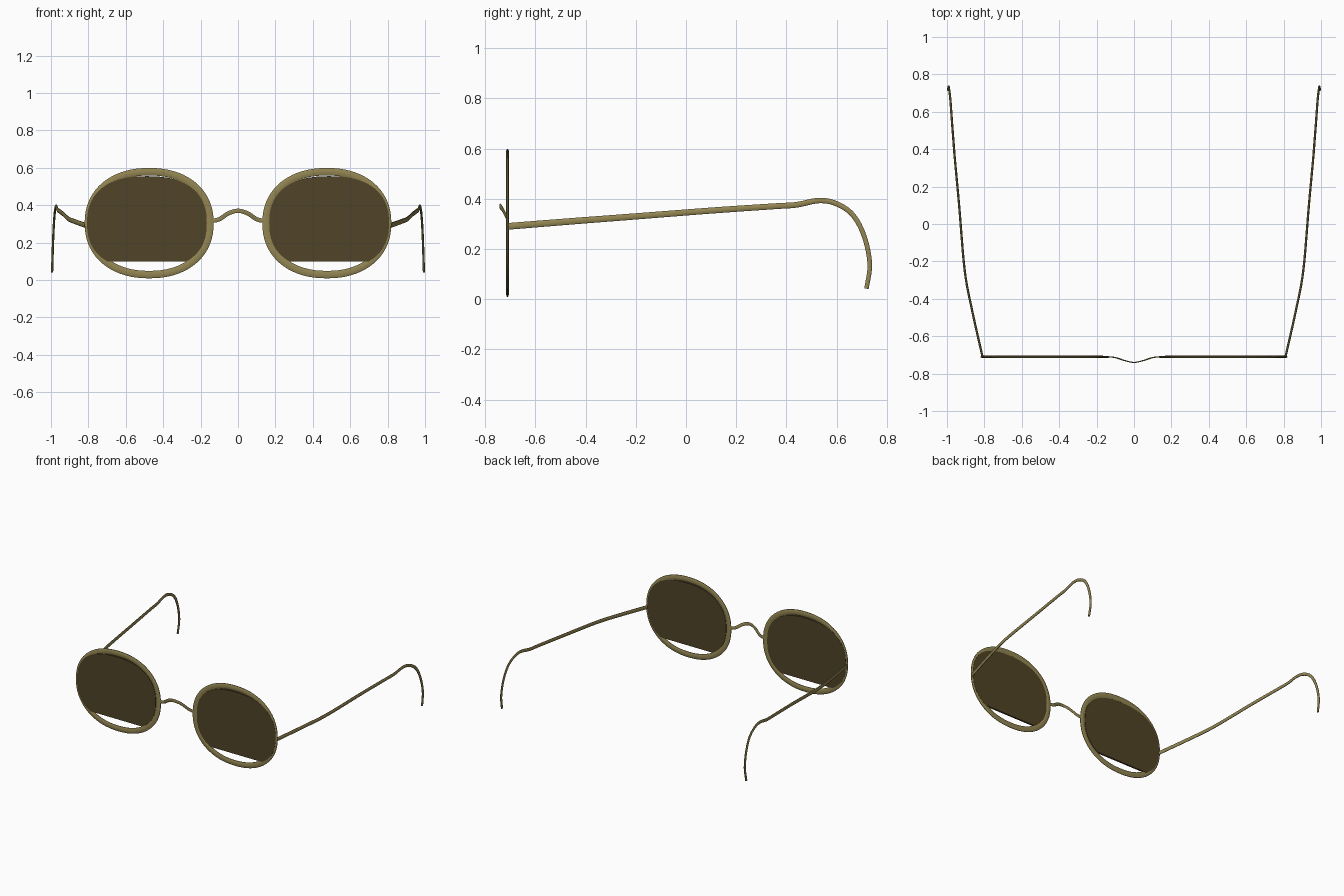
import bpy, bmesh, math
from mathutils import Vector

cube = bpy.data.objects.get("Cube")
if cube:
    bpy.data.objects.remove(cube)

FRONT_Y = -0.711


def material(name, rgb):
    mat = bpy.data.materials.new(name)
    mat.use_nodes = True
    mat.diffuse_color = (*rgb, 1)
    bsdf = mat.node_tree.nodes["Principled BSDF"]
    bsdf.inputs["Base Color"].default_value = (*rgb, 1)
    return mat


GOLD = material("antique gold", (0.29, 0.235, 0.085))
TINT = material("brown tint", (0.082, 0.056, 0.02))


def finish(name, bm, mat):
    bmesh.ops.recalc_face_normals(bm, faces=bm.faces)
    mesh = bpy.data.meshes.new(name)
    bm.to_mesh(mesh)
    bm.free()
    mesh.materials.append(mat)
    obj = bpy.data.objects.new(name, mesh)
    bpy.context.collection.objects.link(obj)
    bpy.ops.object.select_all(action="DESELECT")
    obj.select_set(True)
    bpy.context.view_layer.objects.active = obj
    bpy.ops.object.shade_smooth_by_angle(angle=math.radians(40))


def smooth_path(points, steps=6):
    """Catmull-Rom curve through the points."""
    p = [Vector(q) for q in points]
    p = [2 * p[0] - p[1]] + p + [2 * p[-1] - p[-2]]
    out = []
    for a, b, c, d in zip(p, p[1:], p[2:], p[3:]):
        for i in range(steps):
            t = i / steps
            out.append(0.5 * (2 * b + (c - a) * t + (2 * a - 5 * b + 4 * c - d) * t ** 2
                              + (3 * b - a - 3 * c + d) * t ** 3))
    return out + [p[-2]]


def superellipse(cx, cz, rx, rz, power, count=72):
    out = []
    for i in range(count):
        a = math.tau * i / count
        c, s = math.cos(a), math.sin(a)
        out.append(Vector((cx + rx * math.copysign(abs(c) ** (2 / power), c), FRONT_Y,
                           cz + rz * math.copysign(abs(s) ** (2 / power), s))))
    return out


def sweep(name, path, ref, thin, wide, closed=False, taper=1.0, sides=10):
    """Sweep an oval section along a path, its thin axis kept towards ref."""
    bm = bmesh.new()
    rings, n = [], len(path)
    for i, p in enumerate(path):
        before = path[i - 1] if closed or i else p
        after = path[(i + 1) % n] if closed or i < n - 1 else p
        tangent = (after - before).normalized()
        side = (ref - tangent * ref.dot(tangent)).normalized()
        up = tangent.cross(side)
        w = wide * (1 + (taper - 1) * i / n)
        rings.append([bm.verts.new(p + side * thin * math.cos(math.tau * k / sides)
                                   + up * w * math.sin(math.tau * k / sides))
                      for k in range(sides)])
    pairs = list(zip(rings, rings[1:]))
    if closed:
        pairs.append((rings[-1], rings[0]))
    else:
        bm.faces.new(rings[0])
        bm.faces.new(rings[-1])
    for a, b in pairs:
        for k in range(sides):
            m = (k + 1) % sides
            bm.faces.new((a[k], a[m], b[m], b[k]))
    finish(name, bm, GOLD)


def lens(name, outline, floor, half):
    """Flat plate, cut straight along its lower edge."""
    bm = bmesh.new()
    face = bm.faces.new([bm.verts.new(p + Vector((0, -half, 0))) for p in outline])
    bmesh.ops.bisect_plane(bm, geom=bm.verts[:] + bm.edges[:] + [face],
                           plane_co=(0, 0, floor), plane_no=(0, 0, -1), clear_outer=True)
    made = bmesh.ops.extrude_face_region(bm, geom=bm.faces[:])["geom"]
    bmesh.ops.translate(bm, vec=(0, 2 * half, 0),
                        verts=[g for g in made if isinstance(g, bmesh.types.BMVert)])
    finish(name, bm, TINT)


# Temple arm running back and hooking down behind the ear
ARM = [(0.81, -0.71, 0.29), (0.866, -0.46, 0.31), (0.905, -0.25, 0.326),
       (0.935, 0.1, 0.353), (0.958, 0.35, 0.37), (0.965, 0.44, 0.376),
       (0.972, 0.53, 0.393), (0.977, 0.6, 0.38), (0.982, 0.665, 0.335),
       (0.987, 0.71, 0.25), (0.991, 0.732, 0.14), (0.994, 0.719, 0.042)]

for label, s in (("left", 1), ("right", -1)):
    sweep(label + "_rim", superellipse(s * 0.475, 0.304, 0.325, 0.275, 2.2),
          Vector((0, 1, 0)), 0.0062, 0.021, closed=True)
    lens(label + "_lens", superellipse(s * 0.487, 0.305, 0.32, 0.25, 2.4), 0.098, 0.0066)
    sweep(label + "_temple", smooth_path([(s * x, y, z) for x, y, z in ARM]),
          Vector((1, 0, 0)), 0.006, 0.014, taper=0.65)

# Thin arched bridge bowed forward over the nose
half_bridge = [(0.14, -0.711, 0.316), (0.1, -0.714, 0.325),
               (0.05, -0.73, 0.357), (0, -0.74, 0.37)]
bridge = half_bridge + [(-x, y, z) for x, y, z in half_bridge[-2::-1]]
sweep("bridge", smooth_path(bridge), Vector((0, 1, 0)), 0.003, 0.012)
